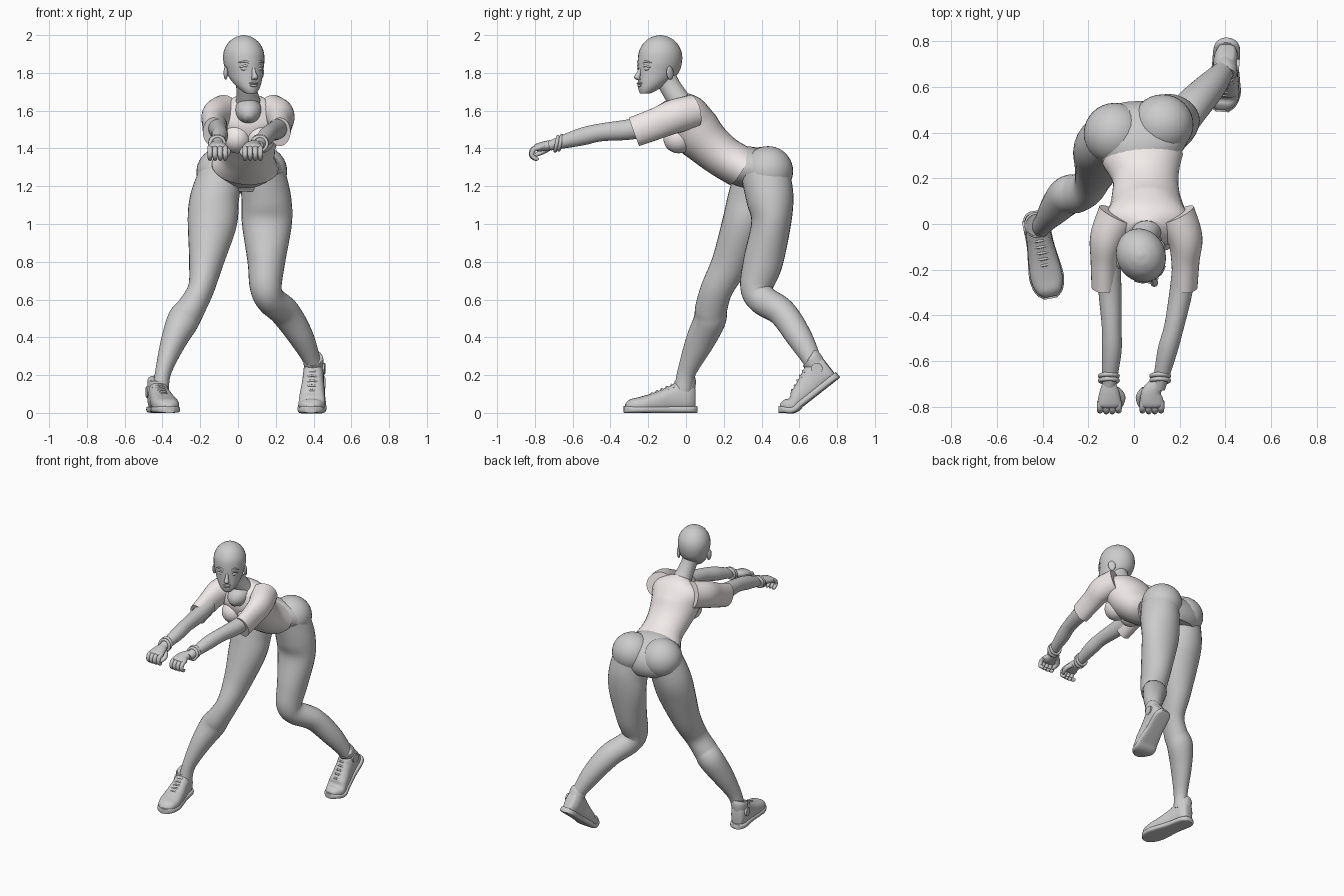
import bpy, math
from mathutils import Vector, Matrix

white = bpy.data.materials.new("shirt_white")
white.diffuse_color = (0.88, 0.83, 0.82, 1)


def finish(ob, name, mat=None):
    ob.name = name
    if mat:
        ob.data.materials.append(mat)
    bpy.ops.object.select_all(action='DESELECT')
    ob.select_set(True)
    bpy.context.view_layer.objects.active = ob
    bpy.ops.object.shade_smooth_by_angle(angle=math.radians(50))
    return ob


def spline(st, steps):
    """Catmull-Rom through the stations"""
    out = []
    for i in range(len(st) - 1):
        p0, p1, p2, p3 = st[max(i - 1, 0)], st[i], st[i + 1], st[min(i + 2, len(st) - 1)]
        for k in range(steps):
            t = k / steps
            out.append([0.5 * (2 * b + (c - a) * t + (2 * a - 5 * b + 4 * c - d) * t * t
                               + (3 * b - a - 3 * c + d) * t ** 3)
                        for a, b, c, d in zip(p0, p1, p2, p3)])
    return out + [list(st[-1])]


def loft(name, st, mat=None, side=(1, 0, 0), e=2, steps=6, n=28, tan=None, f=None):
    """Tube through stations (x, y, z, half width, half depth)"""
    rows = spline(st, steps)
    pts = [Vector(r[:3]) for r in rows]
    verts, faces = [], []
    for i, r in enumerate(rows):
        t = Vector(tan) if tan else (pts[min(i + 1, len(pts) - 1)] - pts[max(i - 1, 0)]).normalized()
        u = Vector(side)
        u = (u - t * u.dot(t)).normalized()
        v = t.cross(u)
        for k in range(n):
            c, s = math.cos(2 * math.pi * k / n), math.sin(2 * math.pi * k / n)
            c, s = (math.copysign(abs(q) ** (2 / e), q) for q in (c, s))
            p = pts[i] + u * c * max(r[3], .002) + v * s * max(r[4], .002)
            verts.append(f(p) if f else p)
    for i in range(len(rows) - 1):
        for k in range(n):
            a, b = i * n + k, i * n + (k + 1) % n
            faces.append((a, b, b + n, a + n))
    faces += [tuple(reversed(range(n))), tuple(range(len(verts) - n, len(verts)))]
    me = bpy.data.meshes.new(name)
    me.from_pydata(verts, [], faces)
    ob = bpy.data.objects.new(name, me)
    bpy.context.collection.objects.link(ob)
    return finish(ob, name, mat)


def ball(name, loc, size, rot=(0, 0, 0), mat=None):
    bpy.ops.mesh.primitive_uv_sphere_add(segments=32, ring_count=20, location=loc, rotation=rot)
    ob = bpy.context.object
    ob.scale = size
    return finish(ob, name, mat)


# Torso: shirt, bust, open neckline
loft("shirt_body", [(.055, -.045, 1.645, .085, .075), (.055, -.005, 1.59, .185, .115),
                    (.055, .045, 1.50, .17, .135), (.052, .12, 1.42, .15, .12),
                    (.05, .20, 1.355, .145, .112), (.038, .285, 1.305, .178, .112)], white)
for s in (-1, 1):
    ball("shirt_bust", (.055 + s * .062, -.035, 1.455), (.078, .085, .08), (.4, 0, 0), white)
loft("neckline_skin", [(.055, .0, 1.585, .07, .07), (.055, -.065, 1.60, .072, .065),
                       (.055, -.115, 1.575, .055, .055), (.055, -.14, 1.555, .02, .02)])
loft("neck", [(.055, .0, 1.60, .085, .07), (.052, -.04, 1.66, .062, .06),
              (.042, -.085, 1.73, .052, .056), (.035, -.115, 1.80, .055, .055)])

# Hips
loft("hips", [(.038, .26, 1.31, .16, .10), (.034, .30, 1.303, .178, .107), (.028, .36, 1.29, .215, .115),
              (.022, .42, 1.24, .23, .12), (.02, .42, 1.17, .17, .09)])
ball("buttock", (-.085, .395, 1.275), (.135, .135, .132))
ball("buttock", (.125, .435, 1.28), (.135, .132, .132))

# Legs, striding
loft("front_leg", [(-.09, .38, 1.27, .115, .12), (-.125, .345, 1.13, .13, .125), (-.137, .305, 1.0, .13, .115),
                   (-.168, .235, .8, .092, .098), (-.195, .165, .66, .07, .085), (-.245, .135, .56, .075, .085),
                   (-.29, .125, .49, .085, .085), (-.345, .07, .37, .066, .075),
                   (-.395, .005, .22, .043, .05), (-.41, -.015, .12, .043, .048)], steps=8)
loft("back_leg", [(.13, .42, 1.27, .12, .13), (.15, .445, 1.13, .132, .125), (.153, .45, 1.0, .132, .105),
                  (.15, .408, .8, .10, .105), (.147, .375, .67, .085, .088), (.172, .405, .60, .078, .08),
                  (.25, .51, .53, .08, .075), (.335, .60, .40, .066, .068),
                  (.395, .672, .27, .044, .048), (.405, .69, .21, .042, .045)], steps=8)


# Shoes: local frame has the ankle over the origin and the toe toward -y
def shoe(name, loc, yaw, pitch, out):
    hinge = -.235
    turn = Matrix.Translation(loc) @ Matrix.Rotation(yaw, 4, 'Z')

    def f(p):
        w = min(max((p.y - hinge + .05) / .1, 0), 1)
        q = Matrix.Rotation(pitch * w, 3, 'X') @ (p - Vector((0, hinge, 0)))
        return turn @ (q + Vector((0, hinge, 0)))

    fwd = (0, -1, 0)
    loft(name + "_upper", [(0, .06, .08, .02, .05), (0, .052, .083, .038, .072), (0, .02, .086, .053, .08),
                           (0, -.03, .084, .055, .08), (0, -.08, .072, .058, .069), (0, -.15, .057, .066, .054),
                           (0, -.23, .044, .07, .042), (0, -.285, .038, .055, .034),
                           (0, -.312, .03, .028, .02)], e=2.5, tan=fwd, f=f)
    loft(name + "_sole", [(0, .07, .018, .02, .018), (0, .058, .018, .042, .018), (0, .02, .018, .058, .018),
                          (0, -.08, .018, .06, .018), (0, -.16, .018, .07, .018), (0, -.23, .018, .076, .018),
                          (0, -.29, .018, .06, .018), (0, -.32, .018, .028, .018)], e=4, tan=fwd, f=f)
    loft(name + "_collar", [(0, .008, .12, .05, .052), (0, .008, .15, .053, .056), (0, .008, .172, .053, .056),
                            (0, .006, .18, .046, .05)], f=f)
    for i in range(5):
        y = -.06 - .027 * i
        z = .172 + .42 * y
        loft(name + "_lace", [(-.04, y, z - .016, .006, .006), (0, y - .004, z + .002, .006, .006),
                              (.04, y, z - .016, .006, .006)], side=(0, 1, 0), n=8, steps=4, f=f)
    loft(name + "_round_patch", [(out * .045, .005, .11, .03, .03), (out * .06, .005, .11, .03, .03)],
         side=(0, 1, 0), steps=1, f=f)


shoe("front_shoe", (-.425, -.012, 0), .19, 0, -1)
shoe("back_shoe", (.41, .81, 0), -.08, math.radians(38), 1)

# Arms, hands and wristbands
arms = [("right", 1, [-.07, -.115, -.128, -.13], [(-.11, -.18, 1.525), (-.105, -.30, 1.50), (-.098, -.45, 1.485),
                                               (-.098, -.56, 1.46), (-.11, -.72, 1.415)], -.108),
        ("left", -1, [.18, .222, .225, .222], [(.22, -.18, 1.525), (.205, -.30, 1.50), (.175, -.45, 1.485),
                                              (.145, -.56, 1.46), (.108, -.72, 1.415)], .078)]
for nm, inner, sx, path, hx in arms:
    loft(nm + "_sleeve", [(sx[0], .04, 1.595, .09, .09), (sx[1], -.06, 1.57, .078, .09),
                          (sx[2], -.16, 1.53, .062, .083), (sx[3], -.275, 1.488, .056, .08)], white)
    loft(nm + "_arm", [(*p, a, b) for p, a, b in zip(path, (.052, .05, .043, .043, .028), (.055, .054, .047, .046, .026))])
    loft(nm + "_palm", [(path[-1][0], -.69, 1.423, .027, .024), (hx, -.735, 1.415, .043, .026),
                        (hx, -.785, 1.405, .052, .022), (hx, -.80, 1.40, .045, .014)])
    for i in range(4):
        x = hx + (i - 1.5) * .027
        d = .004 * abs(i - 1.5)
        loft(nm + "_finger", [(x, -.775, 1.405, .014, .014), (x, -.812 + d, 1.395, .014, .014),
                              (x, -.822 + d, 1.365, .013, .012), (x, -.80 + d, 1.345, .011, .011),
                              (x, -.785 + d, 1.347, .005, .005)], n=14)
    loft(nm + "_thumb", [(hx + inner * .03, -.725, 1.405, .017, .017), (hx + inner * .054, -.755, 1.385, .016, .015),
                         (hx + inner * .05, -.79, 1.368, .012, .011), (hx + inner * .045, -.80, 1.362, .005, .005)], n=14)
    for k in range(2):
        bpy.ops.mesh.primitive_torus_add(location=(path[-1][0] * (1.06 if inner < 0 else 1), -.665 - .02 * k, 1.43 - .005 * k),
                                         rotation=(math.pi / 2 - .2, 0, 0), major_radius=.038, minor_radius=.01,
                                         major_segments=32, minor_segments=10)
        finish(bpy.context.object, nm + "_wristband")

# Head, turned to its left: local frame faces -y
yaw = .45
turn = Matrix.Translation((.032, -.14, 0)) @ Matrix.Rotation(yaw, 4, 'Z')


def face(p):
    return turn @ Vector(p)


loft("head", [(0, -.088, 1.69, .02, .018), (0, -.08, 1.695, .033, .033), (0, -.06, 1.72, .056, .06),
              (0, -.034, 1.755, .077, .086), (0, -.008, 1.80, .093, .111), (0, .002, 1.86, .106, .12),
              (0, .004, 1.915, .103, .114), (0, .004, 1.96, .08, .088), (0, .004, 1.988, .045, .05),
              (0, .004, 1.998, .015, .016), (0, .004, 2.0, .003, .003)], tan=(0, 0, 1), f=face)
loft("nose", [(0, -.108, 1.83, .009, .010), (0, -.122, 1.80, .011, .013), (0, -.132, 1.777, .017, .016),
              (0, -.122, 1.762, .014, .01)], n=16, tan=(0, 0, 1), f=face)
ball("upper_lip", face((0, -.117, 1.745)), (.026, .012, .007), (0, 0, yaw))
ball("lower_lip", face((0, -.115, 1.733)), (.022, .012, .008), (0, 0, yaw))
for s in (-1, 1):
    ball("eye", face((s * .042, -.098, 1.822)), (.022, .012, .011), (0, 0, yaw + s * .35))
    loft("eyelid", [(s * .018, -.109, 1.825, .003, .004), (s * .042, -.107, 1.838, .005, .006),
                    (s * .068, -.088, 1.829, .003, .004)], side=(0, 1, 0), n=8, f=face)
    loft("eyebrow", [(s * .016, -.114, 1.85, .003, .005), (s * .045, -.107, 1.861, .004, .005),
                     (s * .075, -.085, 1.854, .003, .003)], side=(0, 1, 0), n=8, f=face)
    ball("ear", face((s * .102, .012, 1.80)), (.011, .024, .036), (.15, 0, yaw + s * .35))
